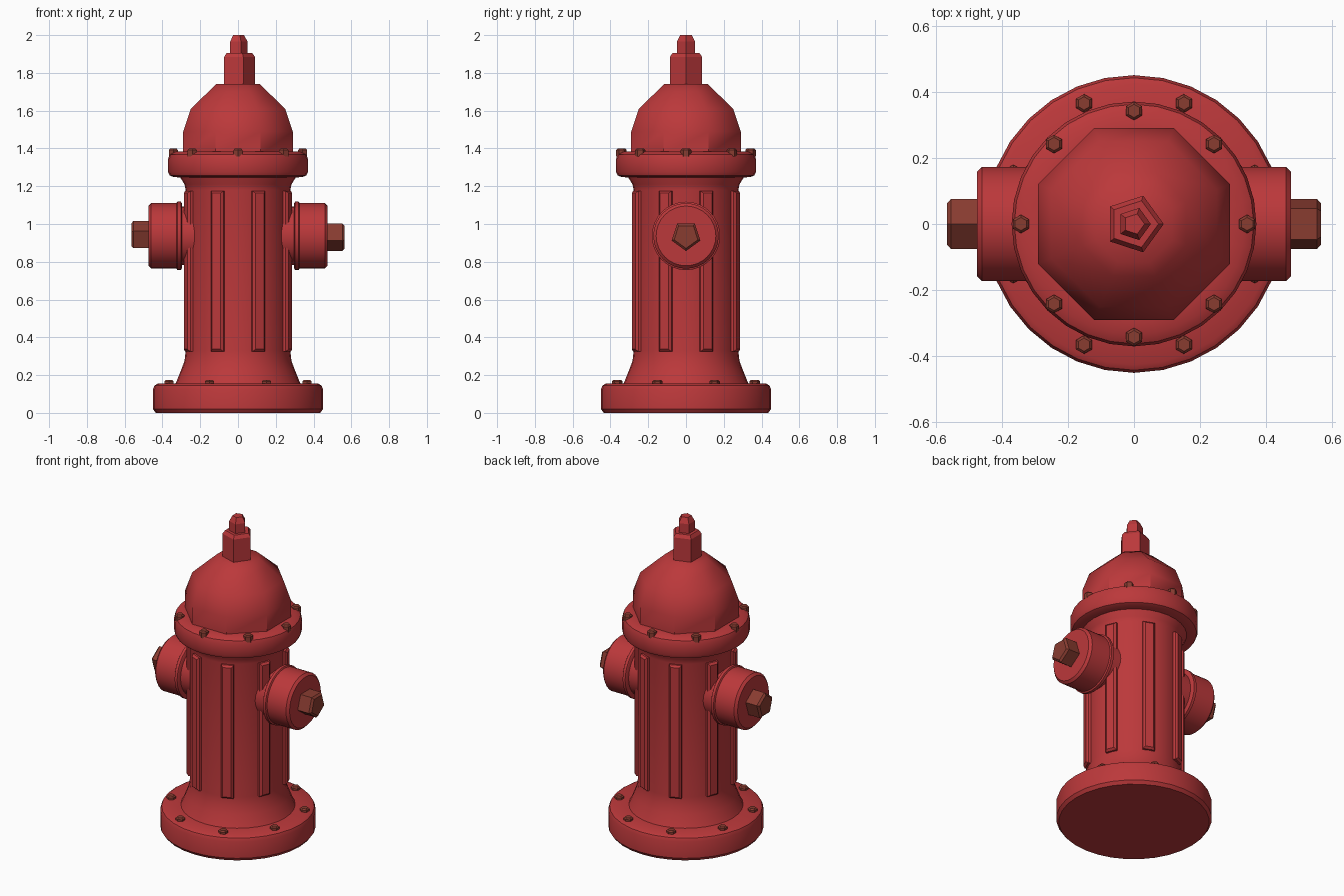
import bpy, bmesh, math
from mathutils import Matrix, Vector

if "Cube" in bpy.data.objects:
    bpy.data.objects.remove(bpy.data.objects["Cube"])


def material(name, color):
    m = bpy.data.materials.new(name)
    m.diffuse_color = (*color, 1)
    m.use_nodes = True
    m.node_tree.nodes["Principled BSDF"].inputs["Base Color"].default_value = m.diffuse_color
    return m


RED = material("hydrant red", (0.50, 0.040, 0.043))
BROWN = material("rusty bolt brown", (0.25, 0.045, 0.030))


def finish(bm, name, mat, angle=35):
    bmesh.ops.recalc_face_normals(bm, faces=bm.faces)
    me = bpy.data.meshes.new(name)
    bm.to_mesh(me)
    bm.free()
    me.materials.append(mat)
    ob = bpy.data.objects.new(name, me)
    bpy.context.collection.objects.link(ob)
    bpy.ops.object.select_all(action='DESELECT')
    ob.select_set(True)
    bpy.context.view_layer.objects.active = ob
    if angle:
        bpy.ops.object.shade_smooth_by_angle(angle=math.radians(angle))
    return ob


def lathe(name, profile, sides, mat, start=0.0, angle=35, matrix=Matrix()):
    """Closed solid of revolution from (radius, height) points, bottom to top."""
    bm = bmesh.new()
    rings = []
    for r, z in profile:
        rings.append([bm.verts.new(matrix @ Vector((
            r * math.cos(start + 2 * math.pi * i / sides),
            r * math.sin(start + 2 * math.pi * i / sides), z))) for i in range(sides)])
    for a, b in zip(rings, rings[1:]):
        for i in range(sides):
            j = (i + 1) % sides
            bm.faces.new((a[i], a[j], b[j], b[i]))
    bm.faces.new(rings[0][::-1])
    bm.faces.new(rings[-1])
    return finish(bm, name, mat, angle)


# Base flange, barrel and upper flange
lathe("base_flange", [(0.435, 0), (0.45, 0.02), (0.45, 0.125), (0.442, 0.145),
                      (0.425, 0.155), (0.30, 0.157)], 32, RED)
lathe("barrel", [(0.335, 0.15), (0.325, 0.167), (0.30, 0.23), (0.283, 0.275),
                 (0.277, 0.33), (0.277, 1.18), (0.283, 1.21), (0.305, 1.245),
                 (0.31, 1.27)], 32, RED)
lathe("upper_flange", [(0.30, 1.245), (0.345, 1.25), (0.362, 1.257), (0.37, 1.275),
                       (0.37, 1.345), (0.362, 1.367), (0.335, 1.383), (0.28, 1.385)], 32, RED)

# Eight-sided bonnet; radii given across the flats
flat = 1 / math.cos(math.pi / 8)
lathe("bonnet", [(r * flat, z) for r, z in
                 [(0.29, 1.37), (0.29, 1.49), (0.25, 1.61), (0.157, 1.70), (0.115, 1.74)]],
      8, RED, math.pi / 8, 44)

# Five-sided operating nut and its tip
lathe("operating_nut", [(0.09, 1.73), (0.09, 1.885), (0.074, 1.906)], 5, RED, angle=0)
lathe("nut_tip", [(0.051, 1.90), (0.051, 1.965), (0.032, 2.0)], 5, RED, angle=0)

# Side outlets: neck, collar, cap and five-sided cap nut
for side, label in ((1, "right"), (-1, "left")):
    place = Matrix.Translation((0, 0, 0.937)) @ Matrix.Rotation(side * math.pi / 2, 4, 'Y')
    lathe(label + "_outlet_neck", [(0.155, 0.2), (0.155, 0.32)], 32, RED, matrix=place)
    lathe(label + "_outlet_collar", [(0.172, 0.297), (0.181, 0.303), (0.181, 0.321),
                                     (0.172, 0.327)], 32, RED, matrix=place)
    lathe(label + "_outlet_cap", [(0.173, 0.31), (0.173, 0.46), (0.158, 0.475)],
          32, RED, matrix=place)
    lathe(label + "_cap_nut", [(0.08, 0.465), (0.08, 0.553), (0.066, 0.565)],
          5, BROWN, angle=0, matrix=place)

# Eight raised ribs around the barrel, with chamfered outer edges
for k in range(8):
    bm = bmesh.new()
    bmesh.ops.create_cube(bm, size=1, matrix=Matrix.Rotation(math.pi / 8 + k * math.pi / 4, 4, 'Z')
                          @ Matrix.Translation((0.275, 0, 0.75))
                          @ Matrix.Diagonal((0.05, 0.072, 0.85, 1)))
    outer = [e for e in bm.edges if all(v.co.xy.length > 0.28 for v in e.verts)]
    bmesh.ops.bevel(bm, geom=outer, offset=0.012, segments=1, affect='EDGES')
    finish(bm, f"rib_{k + 1}", RED, 0)

# Rings of hexagonal bolts on both flanges
for k in range(8):
    for label, radius, z, turn in (("base_bolt", 0.395, 0.145, math.pi / 8),
                                   ("flange_bolt", 0.342, 1.357, 0)):
        a = turn + k * math.pi / 4
        place = Matrix.Translation((radius * math.cos(a), radius * math.sin(a), z))
        top = 0.03 if label == "base_bolt" else 0.042
        lathe(f"{label}_{k + 1}", [(0.028, 0), (0.028, top - 0.008), (0.02, top)],
              6, BROWN, math.pi / 6, 0, place)
